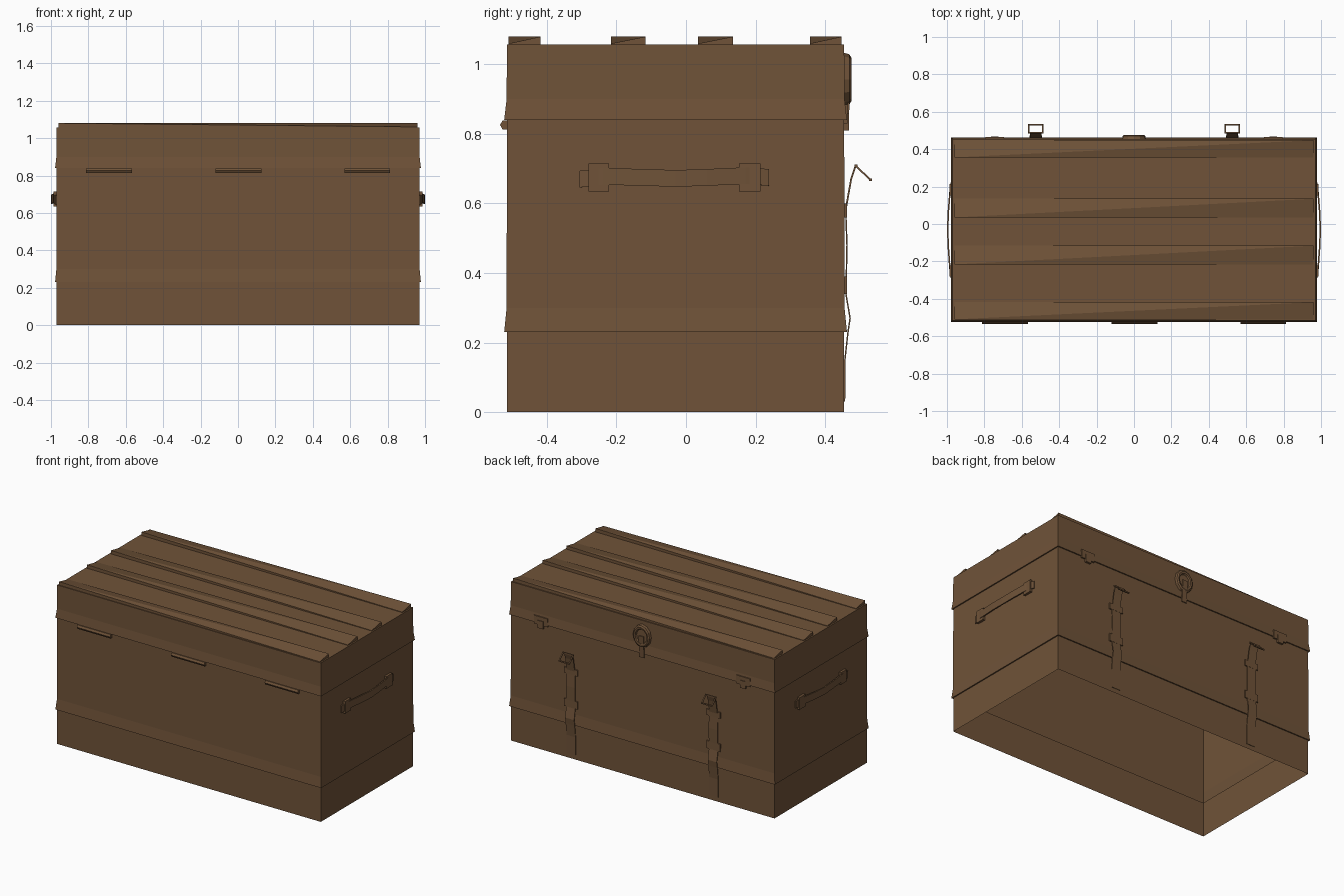
import bpy, bmesh, math
from mathutils import Vector

if "Cube" in bpy.data.objects:
    bpy.data.objects.remove(bpy.data.objects["Cube"])

brown = bpy.data.materials.new("trunk_brown")
brown.diffuse_color = (0.16, 0.086, 0.040, 1)
brown.use_nodes = True
brown.node_tree.nodes["Principled BSDF"].inputs["Base Color"].default_value = brown.diffuse_color
CY = -0.03          # centre of the box in y
BACK = 0.455        # back wall


def finish(name, bm):
    bmesh.ops.recalc_face_normals(bm, faces=bm.faces[:])
    me = bpy.data.meshes.new(name)
    bm.to_mesh(me)
    bm.free()
    me.materials.append(brown)
    ob = bpy.data.objects.new(name, me)
    bpy.context.collection.objects.link(ob)
    return ob


def loft(name, rings, cap_start=True, cap_end=True):
    bm = bmesh.new()
    vs = [[bm.verts.new(p) for p in r] for r in rings]
    n = len(vs[0])
    for a, b in zip(vs, vs[1:]):
        for i in range(n):
            j = (i + 1) % n
            bm.faces.new((a[i], a[j], b[j], b[i]))
    if cap_start:
        bm.faces.new(vs[0][::-1])
    if cap_end:
        bm.faces.new(vs[-1])
    return finish(name, bm)


def strip(name, pts, side, width, thick):
    """Flat bar of rectangular section following a path."""
    pts, side = [Vector(p) for p in pts], Vector(side)
    rings = []
    for i, p in enumerate(pts):
        t = pts[min(i + 1, len(pts) - 1)] - pts[max(i - 1, 0)]
        n = t.cross(side).normalized() * thick / 2
        s = side * width / 2
        rings.append([p + s + n, p - s + n, p - s - n, p + s - n])
    return loft(name, rings)


def box(name, x0, x1, y0, y1, z0, z1):
    return loft(name, [[(x0, y0, z), (x1, y0, z), (x1, y1, z), (x0, y1, z)] for z in (z0, z1)])


# Body: open-bottomed shell with two flared ledges
def rect(z, o):
    x, y = 0.97 + o, 0.485 + o
    return [(-x, CY - y, z), (x, CY - y, z), (x, CY + y, z), (-x, CY + y, z)]


profile = [(0, 0), (0.23, 0), (0.23, 0.008), (0.30, 0.001), (0.84, 0),
           (0.84, 0.008), (0.90, 0.001), (1.057, 0)]
loft("trunk_body", [rect(z, o) for z, o in profile], cap_start=False)

# Lid slats: twisted, the raised edge swaps from front to back along the length
for y0, y1 in ((-0.51, -0.418), (-0.216, -0.116), (0.035, 0.135), (0.356, 0.448)):
    bm = bmesh.new()
    lo = [bm.verts.new((x, y, 1.05)) for x, y in ((-0.96, y0), (0.96, y0), (0.96, y1), (-0.96, y1))]
    hi = [bm.verts.new((v.co.x, v.co.y, z)) for v, z in zip(lo, (1.08, 1.06, 1.08, 1.06))]
    bm.faces.new(lo[::-1])
    for i in range(4):
        j = (i + 1) % 4
        bm.faces.new((lo[i], lo[j], hi[j], hi[i]))
    bm.faces.new((hi[0], hi[1], hi[2]))
    bm.faces.new((hi[0], hi[2], hi[3]))
    finish("lid_slat", bm)

# Front hinges: low six-sided barrels
for xc in (-0.69, 0.003, 0.692):
    rings = [[(xc + dx, -0.52 + 0.015 * math.cos(math.radians(60 * k)),
               0.826 + 0.015 * math.sin(math.radians(60 * k))) for k in range(6)]
             for dx in (-0.122, 0.122)]
    loft("front_hinge", rings)

# Side handles with end brackets
for s in (-1, 1):
    path = [(s * 0.973, -0.305, 0.67), (s * 0.984, -0.24, 0.678), (s * 0.993, -0.12, 0.675),
            (s * 0.996, -0.03, 0.672), (s * 0.993, 0.06, 0.675), (s * 0.984, 0.17, 0.68),
            (s * 0.973, 0.238, 0.675)]
    strip("side_handle", path, (0, 0, 1), 0.048, 0.008)
    for y0, y1 in ((-0.28, -0.222), (0.153, 0.215)):
        xs = sorted((s * 0.965, s * 0.986))
        box("handle_bracket", *xs, y0, y1, 0.635, 0.715)

# Back straps, keepers and open buckles
for s in (-1, 1):
    xc = s * 0.525
    strip("back_strap", [(xc, 0.456, 0.03), (xc, 0.457, 0.15), (xc, 0.466, 0.23), (xc, 0.472, 0.27),
                         (xc, 0.460, 0.34), (xc, 0.463, 0.48), (xc, 0.459, 0.59)],
          (1, 0, 0), 0.066, 0.004)
    for z0, z1 in ((0.34, 0.39), (0.56, 0.60)):
        box("strap_keeper", xc - 0.05, xc + 0.05, 0.45, 0.463, z0, z1)
    strip("buckle_tongue", [(xc, 0.459, 0.58), (xc, 0.475, 0.67), (xc, 0.488, 0.71)],
          (1, 0, 0), 0.06, 0.005)
    for dx in (-0.037, 0.037):
        strip("buckle_side", [(xc + dx, 0.486, 0.71), (xc + dx, 0.532, 0.667)],
              (1, 0, 0), 0.008, 0.005)
    for y, z in ((0.489, 0.708), (0.531, 0.668)):
        box("buckle_bar", xc - 0.04, xc + 0.04, y - 0.004, y + 0.004, z - 0.004, z + 0.004)

# Round back lock: faceted disc with recessed face and a hanging tongue
lock = [(0.078, 0.45), (0.072, 0.470), (0.062, 0.476), (0.050, 0.474), (0.045, 0.464)]
loft("round_lock", [[(0.85 * r * math.cos(math.tau * k / 12), y, 0.957 + r * math.sin(math.tau * k / 12))
                     for k in range(12)] for r, y in lock])
strip("lock_tongue", [(0, 0.472, 0.96), (0, 0.468, 0.89), (0, 0.463, 0.815)], (1, 0, 0), 0.036, 0.006)

# Small plate latches near the back corners
for s in (-1, 1):
    xc = s * 0.745
    box("latch_plate", xc - 0.05, xc + 0.05, 0.45, 0.465, 0.83, 0.885)
    box("latch_tab", xc - 0.02, xc + 0.02, 0.45, 0.469, 0.81, 0.86)
